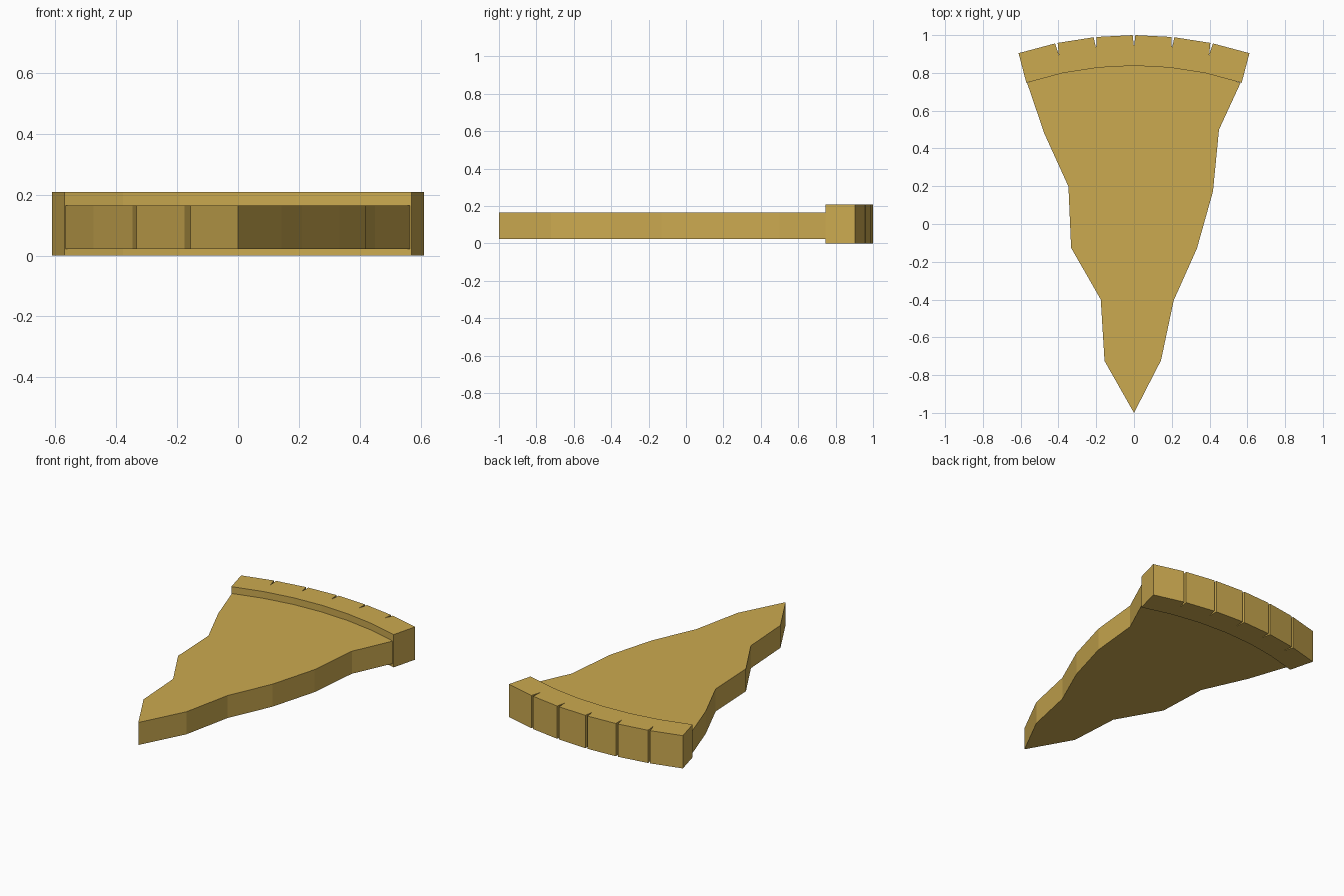
import bpy
import bmesh
from math import sin, cos, radians

cube = bpy.data.objects.get("Cube")
if cube:
    bpy.data.objects.remove(cube, do_unlink=True)

golden = bpy.data.materials.new("golden_brown")
golden.use_nodes = True
colour = (0.6, 0.4, 0.08, 1)
golden.diffuse_color = colour
golden.node_tree.nodes["Principled BSDF"].inputs["Base Color"].default_value = colour


def polar(radius, degrees):
    """Point on an arc centred on the tip of the wedge."""
    a = radians(degrees)
    return (radius * sin(a), radius * cos(a) - 1)


def extrude_outline(name, outline, z0, z1):
    """Flat outline raised into a solid slab."""
    bm = bmesh.new()
    face = bm.faces.new([bm.verts.new((x, y, z0)) for x, y in outline])
    raised = bmesh.ops.extrude_face_region(bm, geom=[face])["geom"]
    top = [v for v in raised if isinstance(v, bmesh.types.BMVert)]
    bmesh.ops.translate(bm, verts=top, vec=(0, 0, z1 - z0))
    bmesh.ops.recalc_face_normals(bm, faces=bm.faces[:])
    mesh = bpy.data.meshes.new(name)
    bm.to_mesh(mesh)
    bm.free()
    mesh.materials.append(golden)
    obj = bpy.data.objects.new(name, mesh)
    bpy.context.collection.objects.link(obj)
    return obj


# Curved crust with a narrow V notch at each joint of the outer arc
STEP = 5.93
INNER, OUTER = 1.838, 2.0
outer_arc = []
for i in range(-3, 4):
    if abs(i) == 3:
        outer_arc.append(polar(OUTER, i * STEP))
    else:
        outer_arc += [polar(OUTER, i * STEP - 0.2),
                      polar(OUTER - 0.065, i * STEP),
                      polar(OUTER, i * STEP + 0.2)]
inner_arc = [polar(INNER, i * STEP) for i in range(-2, 3)]
inner_end = (0.57, 0.747)
crust_outline = (outer_arc + [inner_end] + inner_arc[::-1]
                 + [(-inner_end[0], inner_end[1])])
extrude_outline("crust", crust_outline, 0, 0.208)

# Ragged wedge tapering to a point, tucked slightly into the crust
left_edge = [(0.143, -0.722), (0.21, -0.405), (0.333, -0.13),
             (0.418, 0.172), (0.45, 0.5), (0.564, 0.747)]
right_edge = [(-0.156, -0.725), (-0.176, -0.4), (-0.333, -0.126),
              (-0.347, 0.198), (-0.475, 0.48), (-0.566, 0.747)]
back_arc = [polar(INNER + 0.01, i * STEP) for i in range(2, -3, -1)]
wedge_outline = [(0, -1)] + left_edge + back_arc + right_edge[::-1]
extrude_outline("wedge", wedge_outline, 0.022, 0.165)
